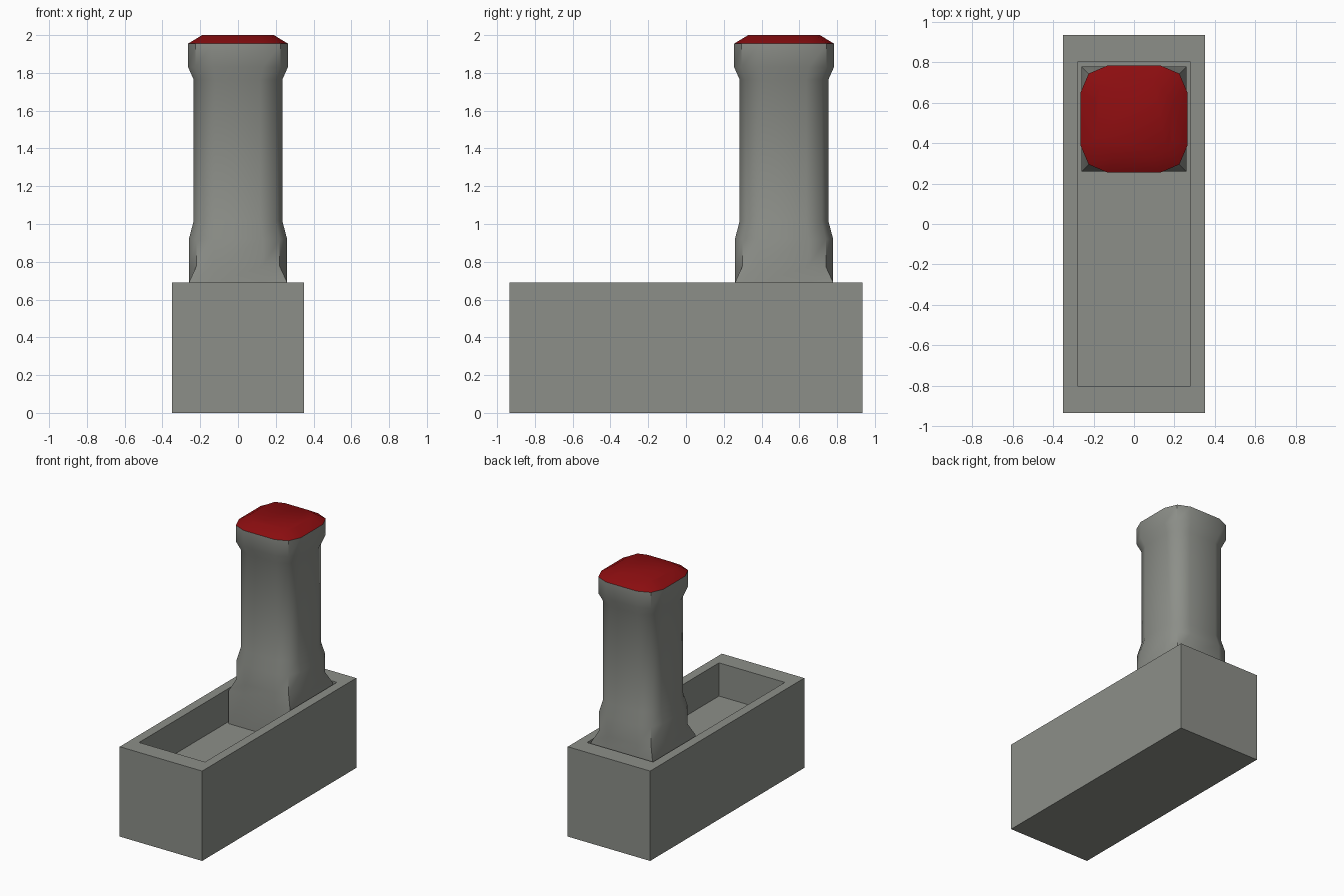
import bpy, bmesh, math

if "Cube" in bpy.data.objects:
    bpy.data.objects.remove(bpy.data.objects["Cube"])


def material(name, rgb):
    m = bpy.data.materials.new(name)
    m.diffuse_color = (*rgb, 1)
    m.use_nodes = True
    m.node_tree.nodes["Principled BSDF"].inputs["Base Color"].default_value = m.diffuse_color
    return m


stone = material("stone grey", (0.265, 0.275, 0.25))
red = material("dark red", (0.26, 0.004, 0.005))


def loft(name, rings, mats, centre=(0, 0)):
    """Join stacked rings of (x, y, z) points, closing the first and last."""
    bm = bmesh.new()
    loops = [[bm.verts.new((x + centre[0], y + centre[1], z)) for x, y, z in r] for r in rings]
    for a, b in zip(loops, loops[1:]):
        n = len(a)
        for i in range(n):
            j = (i + 1) % n
            bm.faces.new((a[i], a[j], b[j], b[i]))
    bm.faces.new(loops[0][::-1])
    bm.faces.new(loops[-1])
    bmesh.ops.recalc_face_normals(bm, faces=bm.faces)
    me = bpy.data.meshes.new(name)
    bm.to_mesh(me)
    bm.free()
    for m in mats:
        me.materials.append(m)
    ob = bpy.data.objects.new(name, me)
    bpy.context.collection.objects.link(ob)
    return ob


def rect(hx, hy, z):
    return [(-hx, -hy, z), (hx, -hy, z), (hx, hy, z), (-hx, hy, z)]


def rounded(half, z, corner=0.85):
    """Twelve-sided rounded square; corner=1 gives a true square."""
    side, c = 0.5 * half, corner * half
    quarter = [(half, -side), (half, side), (c, c)]
    pts = []
    for _ in range(4):
        pts += [(x, y, z) for x, y in quarter]
        quarter = [(-y, x) for x, y in quarter]
    return pts


# Trough: outer walls, rim, then down to the recessed floor
loft("trough", [rect(0.35, 0.935, 0), rect(0.35, 0.935, 0.69),
                rect(0.28, 0.80, 0.69), rect(0.28, 0.80, 0.435)], [stone])

# Post: square foot on the trough floor, rounded shaft, flared head, red cap
post = loft("post", [
    rounded(0.26, 0.435, 1), rounded(0.26, 0.69, 1),
    rounded(0.26, 0.775), rounded(0.26, 0.92),
    rounded(0.235, 1.015), rounded(0.235, 1.765),
    rounded(0.264, 1.83), rounded(0.264, 1.955),
    rounded(0.19, 2.0, 0.88)], [stone, red], (0, 0.519))

# Cap faces are those above the head
for p in post.data.polygons:
    p.material_index = int(p.center.z > 1.96)

bpy.ops.object.select_all(action='DESELECT')
post.select_set(True)
bpy.context.view_layer.objects.active = post
bpy.ops.object.shade_smooth_by_angle(angle=math.radians(42))
